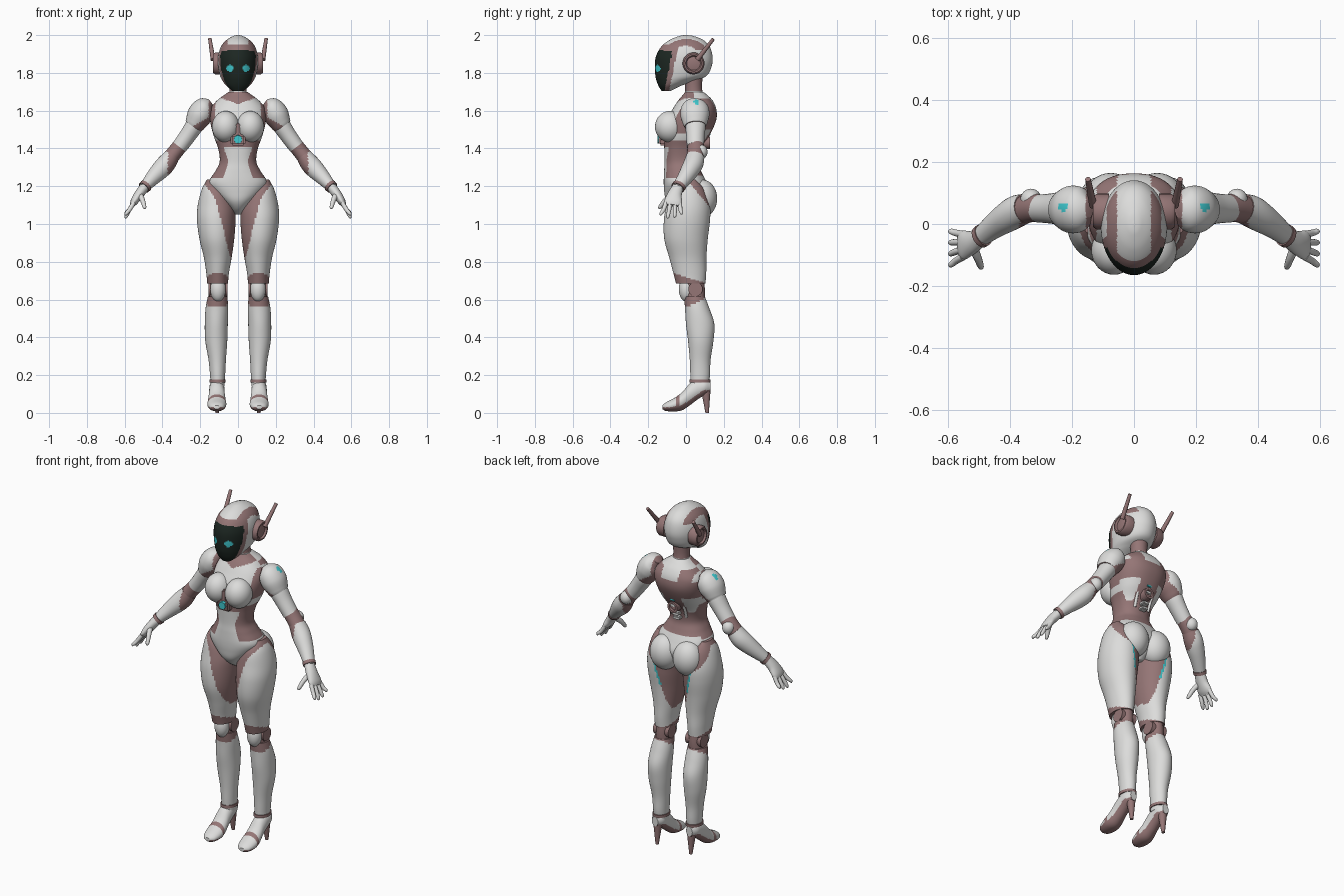
import bpy, bmesh, math
from mathutils import Vector, Matrix

cube = bpy.data.objects.get("Cube")
if cube:
    bpy.data.objects.remove(cube, do_unlink=True)


def material(name, r, g, b):
    m = bpy.data.materials.new(name)
    m.use_nodes = True
    m.diffuse_color = (r, g, b, 1)
    m.node_tree.nodes["Principled BSDF"].inputs["Base Color"].default_value = (r, g, b, 1)
    return m


MATS = [material("white_shell", .72, .72, .71), material("mauve_joint", .30, .18, .18),
        material("dark_visor", .012, .02, .016), material("cyan_light", .05, .58, .62)]
WHITE, MAUVE, DARK, CYAN = range(4)
X, Y, Z = Vector((1, 0, 0)), Vector((0, 1, 0)), Vector((0, 0, 1))
AXES = {"x": (Y, Z), "y": (X, Z), "z": (X, Y)}


def finish(bm, name, color, mirror):
    """Colour the faces by a fixed index or a rule, shade, and mirror if asked."""
    bmesh.ops.recalc_face_normals(bm, faces=bm.faces[:])
    bm.normal_update()
    for f in bm.faces:
        f.smooth = True
        f.material_index = color(f.calc_center_median(), f.normal) if callable(color) else color
    for e in bm.edges:
        if len(e.link_faces) == 2 and e.calc_face_angle(0) > .7:
            e.smooth = False
    me = bpy.data.meshes.new(name)
    bm.to_mesh(me)
    bm.free()
    for m in MATS:
        me.materials.append(m)
    meshes = [("left_" + name, me)] if mirror else [(name, me)]
    if mirror:
        other = me.copy()
        other.transform(Matrix.Scale(-1, 4, X))
        other.flip_normals()
        meshes.append(("right_" + name, other))
    for label, mesh in meshes:
        bpy.context.collection.objects.link(bpy.data.objects.new(label, mesh))


def spline(pts, k):
    out = []
    for i in range(len(pts) - 1):
        quad = [pts[max(i - 1, 0)], pts[i], pts[i + 1], pts[min(i + 2, len(pts) - 1)]]
        for j in range(k):
            t = j / k
            out.append([b + .5 * t * (c - a + t * (2 * a - 5 * b + 4 * c - d + t * (3 * (b - c) + d - a)))
                        for a, b, c, d in zip(*quad)])
    return out + [list(pts[-1])]


def loft(name, rings, color, axis="path", mirror=True, n=32, k=6, power=2):
    """Skin ellipses (x, y, z, radius, radius) along an axis or along their own path."""
    rings = spline(rings, k)
    bm = bmesh.new()
    loops = []
    for i, (x, y, z, a, b) in enumerate(rings):
        if axis == "path":
            t = Vector(rings[min(i + 1, len(rings) - 1)][:3]) - Vector(rings[max(i - 1, 0)][:3])
            t.normalize()
            u = Y.cross(t)
            u = u.normalized() if u.length > .01 else X
            v = t.cross(u)
        else:
            u, v = AXES[axis]
        loop = []
        for j in range(n):
            c, s = math.cos(math.tau * j / n), math.sin(math.tau * j / n)
            c = math.copysign(abs(c) ** (2 / power), c)
            s = math.copysign(abs(s) ** (2 / power), s)
            loop.append(bm.verts.new(Vector((x, y, z)) + u * max(a, .001) * c + v * max(b, .001) * s))
        loops.append(loop)
    for p, q in zip(loops, loops[1:]):
        for j in range(n):
            bm.faces.new((p[j], p[(j + 1) % n], q[(j + 1) % n], q[j]))
    bm.faces.new(loops[0])
    bm.faces.new(loops[-1])
    finish(bm, name, color, mirror)


def stack(rows, cx=0):
    """Rows of (height, half width, front, back) become rings."""
    return [(cx, (f + b) / 2, z, w, (b - f) / 2) for z, w, f, b in rows]


def rod(name, p, q, r1, r2, color, mirror=True, n=16):
    loft(name, [(*p, r1, r1), (*q, r2, r2)], color, mirror=mirror, n=n, k=1)


def ball(name, center, size, color, mirror=True):
    bm = bmesh.new()
    bmesh.ops.create_uvsphere(bm, u_segments=32, v_segments=20, radius=1,
                              matrix=Matrix.Translation(center) @ Matrix.Diagonal((*size, 1)))
    finish(bm, name, color, mirror)


def box(name, center, size, color, mirror=False):
    bm = bmesh.new()
    bmesh.ops.create_cube(bm, size=1, matrix=Matrix.Translation(center) @ Matrix.Diagonal((*size, 1)))
    bmesh.ops.bevel(bm, geom=bm.edges[:], offset=min(size) * .2, segments=2, affect="EDGES")
    finish(bm, name, color, mirror)


# Head with visor, eyes and crown stripes
def head_color(c, n):
    x = abs(c.x)
    edge = c.y + .075 + (1.9 - c.z) * .2
    if c.y < -.1 and math.hypot(x - .043, c.z - 1.825) < .019:
        return CYAN
    if edge < 0 and c.z < 1.925 - x * .1:
        return DARK
    if edge < .025 and c.z < 1.95:
        return MAUVE
    return MAUVE if .055 < x < .088 and c.z > 1.92 and c.y < .11 else WHITE


loft("head", stack([(1.705, .03, -.13, -.08), (1.73, .06, -.145, -.03), (1.755, .08, -.155, .04),
                    (1.785, .095, -.162, .11), (1.84, .105, -.165, .137), (1.89, .105, -.158, .14),
                    (1.94, .09, -.13, .125), (1.975, .06, -.085, .09), (1.995, .025, -.035, .04),
                    (2, .003, -.005, .005)]), head_color, "z", False, n=112, k=8)
loft("ear_disc", [(x, .04, 1.85, r, r) for x, r in
                  ((.08, .058), (.12, .058), (.132, .05), (.132, .042), (.122, .036), (.126, .02))],
     MAUVE, "x", k=1)
rod("antenna", (.132, .06, 1.87), (.149, .145, 1.98), .013, .009, MAUVE)

# Neck
loft("neck", stack([(1.62, .06, -.01, .1), (1.68, .048, -.005, .09), (1.73, .045, -.005, .085),
                    (1.8, .05, -.01, .09)]), lambda c, n: MAUVE if c.z > 1.705 else WHITE, "z", False)


# Torso shell with mauve waist, armpits, collar and back panels
def torso_color(c, n):
    x, z = abs(c.x), c.z
    if c.y > .04:
        if z > 1.60:
            return MAUVE if .055 < x < .12 and z < 1.665 else WHITE
        if z > 1.5:
            return MAUVE
        if z > 1.39:
            return MAUVE if x < .06 else WHITE
        return MAUVE if z > 1.255 else WHITE
    if z > 1.635 + .35 * x:
        return MAUVE
    if x > .12 and 1.48 < z < 1.64:
        return MAUVE
    if 1.405 < z < 1.445:
        return MAUVE
    return MAUVE if 1.24 < z < 1.41 and x > .05 + .35 * abs(z - 1.33) else WHITE


loft("torso", stack([(1.05, .025, -.03, .06), (1.08, .045, -.075, .1), (1.12, .085, -.105, .12),
                     (1.17, .135, -.115, .13), (1.22, .155, -.118, .11), (1.28, .12, -.116, .08),
                     (1.33, .097, -.113, .065), (1.4, .105, -.115, .08), (1.47, .13, -.118, .125),
                     (1.55, .148, -.105, .16), (1.61, .145, -.07, .16), (1.655, .11, -.04, .14),
                     (1.685, .07, -.015, .11), (1.7, .05, -.005, .09)]),
     torso_color, "z", False, n=96, k=8, power=2.3)
ball("bust", (.065, -.085, 1.515), (.073, .079, .083), WHITE)
ball("seat", (.075, .085, 1.135), (.085, .08, .1), WHITE)

# Chest light in its holder
box("chest_stem", (0, -.115, 1.495), (.036, .04, .08), MAUVE)
box("chest_holder", (0, -.12, 1.445), (.08, .05, .06), MAUVE)
rod("chest_light", (0, -.13, 1.448), (0, -.151, 1.448), .024, .022, CYAN, False, n=8)

# Open spine in the lower back
for i in range(4):
    box("vertebra", (0, .07 + .009 * i, 1.355 + .028 * i), (.04, .05, .018), WHITE)
loft("spine_ring", [(0, y, 1.43, r, r) for y, r in ((.08, .032), (.128, .032), (.128, .02), (.115, .018))],
     MAUVE, "y", False, k=1)
rod("spine_pipe", (.045, .06, 1.36), (.05, .1, 1.47), .008, .008, WHITE)
box("spine_light", (0, .115, 1.475), (.03, .03, .012), CYAN)


# Legs
def thigh_color(c, n):
    x, y, z = abs(c.x), c.y, c.z
    if z < .74 - .3 * (y + .07):
        return MAUVE
    hip = 1.04 + (x - .03) * 1.37 if y < .02 else 1.27 - 1.2 * y
    if z > hip - .03:
        return MAUVE
    border = (.11 if y < .03 else .125) - (1.1 - z) * .25
    if y > .05 and .95 < z < 1.08 and abs(x - border) < .005:
        return CYAN
    return MAUVE if x < border and z > .8 else WHITE


loft("thigh", [(.145, .01, 1.235, .02, .04), (.125, .01, 1.18, .068, .09), (.115, .012, 1.1, .098, .115),
               (.115, .005, 1.02, .102, .122), (.112, 0, .92, .092, .115), (.107, .01, .82, .073, .098),
               (.108, .02, .74, .06, .087), (.108, .025, .685, .055, .078)],
     thigh_color, "z", n=72, k=8)
loft("knee_joint", [(.106, .035, .75, .045, .055), (.106, .045, .65, .042, .055),
                    (.108, .045, .56, .045, .05)], MAUVE, "z")
rod("knee_pivot", (.055, .05, .655), (.155, .05, .655), .038, .038, MAUVE, n=24)
ball("kneecap", (.106, .002, .655), (.041, .04, .066), WHITE)
loft("calf", [(.108, .045, .615, .052, .055), (.112, .06, .55, .06, .065), (.115, .075, .47, .061, .075),
              (.115, .078, .38, .058, .067), (.11, .075, .28, .046, .055), (.108, .075, .2, .04, .052),
              (.108, .072, .14, .037, .046)],
     lambda c, n: MAUVE if c.z > .56 + .5 * max(c.y, 0) - .1 * abs(abs(c.x) - .11) else WHITE, "z", n=48)
loft("ankle_band", [(.108, .075, .178, .043, .056), (.108, .074, .162, .043, .056)], MAUVE, "z", k=1)


# Heeled shoes
def shoe_color(c, n):
    if n.z < -.35 or c.z < .03:
        return MAUVE
    return MAUVE if -.055 < c.y < -.035 else WHITE


loft("shoe", [(.112, y, (lo + hi) / 2, w, (hi - lo) / 2) for y, lo, hi, w in
              ((-.125, .02, .04, .015), (-.105, .01, .056, .038), (-.06, .008, .08, .05),
               (-.02, .014, .11, .047), (.02, .04, .155, .042), (.06, .07, .18, .04),
               (.1, .095, .18, .037), (.13, .11, .165, .02))], shoe_color, "y", n=48)
rod("shoe_heel", (.11, .105, .12), (.11, .112, 0), .025, .009, MAUVE)


# Arms
def pad_color(c, n):
    if n.z > 0 and math.hypot(abs(c.x) - .23, c.y - .055) < .014:
        return CYAN
    return MAUVE if c.z + .6 * (abs(c.x) - .225) < 1.525 or abs(c.x) < .155 else WHITE


loft("shoulder_pad", [(.145, .05, 1.645, .02, .03), (.172, .048, 1.622, .056, .068),
                      (.2, .047, 1.58, .067, .077), (.225, .048, 1.535, .056, .065),
                      (.236, .049, 1.518, .05, .056)], pad_color, n=48, k=8)
loft("upper_arm", [(.21, .05, 1.56, .045, .055), (.235, .05, 1.515, .047, .054), (.265, .05, 1.47, .044, .049),
                   (.295, .05, 1.428, .042, .046), (.31, .05, 1.408, .041, .045)],
     WHITE)
loft("elbow_joint", [(.295, .05, 1.428, .04, .043), (.33, .052, 1.385, .041, .046),
                     (.37, .043, 1.335, .042, .044)], MAUVE)
ball("elbow_cap", (.333, .08, 1.382), (.034, .034, .038), WHITE)
loft("forearm", [(.352, .05, 1.358, .043, .048), (.38, .04, 1.32, .05, .052), (.41, .022, 1.287, .049, .049),
                 (.45, -.005, 1.245, .04, .041), (.5, -.045, 1.19, .027, .031)],
     lambda c, n: MAUVE if abs(c.x) < .362 + .2 * (.04 - c.y) else WHITE)
loft("wrist_band", [(.487, -.035, 1.204, .034, .038), (.498, -.043, 1.192, .033, .037)], MAUVE, k=1)

# Hands
loft("palm", [(.495, -.042, 1.195, .026, .03), (.525, -.06, 1.155, .025, .038),
              (.55, -.068, 1.118, .02, .047), (.562, -.072, 1.098, .012, .04)], WHITE)
for i, tip in enumerate((1.045, 1.03, 1.033, 1.05)):
    base, end = -.106 + .024 * i, -.132 + .036 * i
    loft("finger", [(.552, base, 1.112, .012, .012), (.575, (base + end) / 2, 1.075, .011, .011),
                    (.592, end, tip + .01, .009, .009), (.594, end, tip, .003, .003)], WHITE, n=12, k=4)
loft("thumb", [(.52, -.075, 1.155, .016, .016), (.505, -.11, 1.125, .013, .013),
               (.495, -.137, 1.09, .01, .01), (.493, -.143, 1.08, .003, .003)], WHITE, n=12, k=4)
